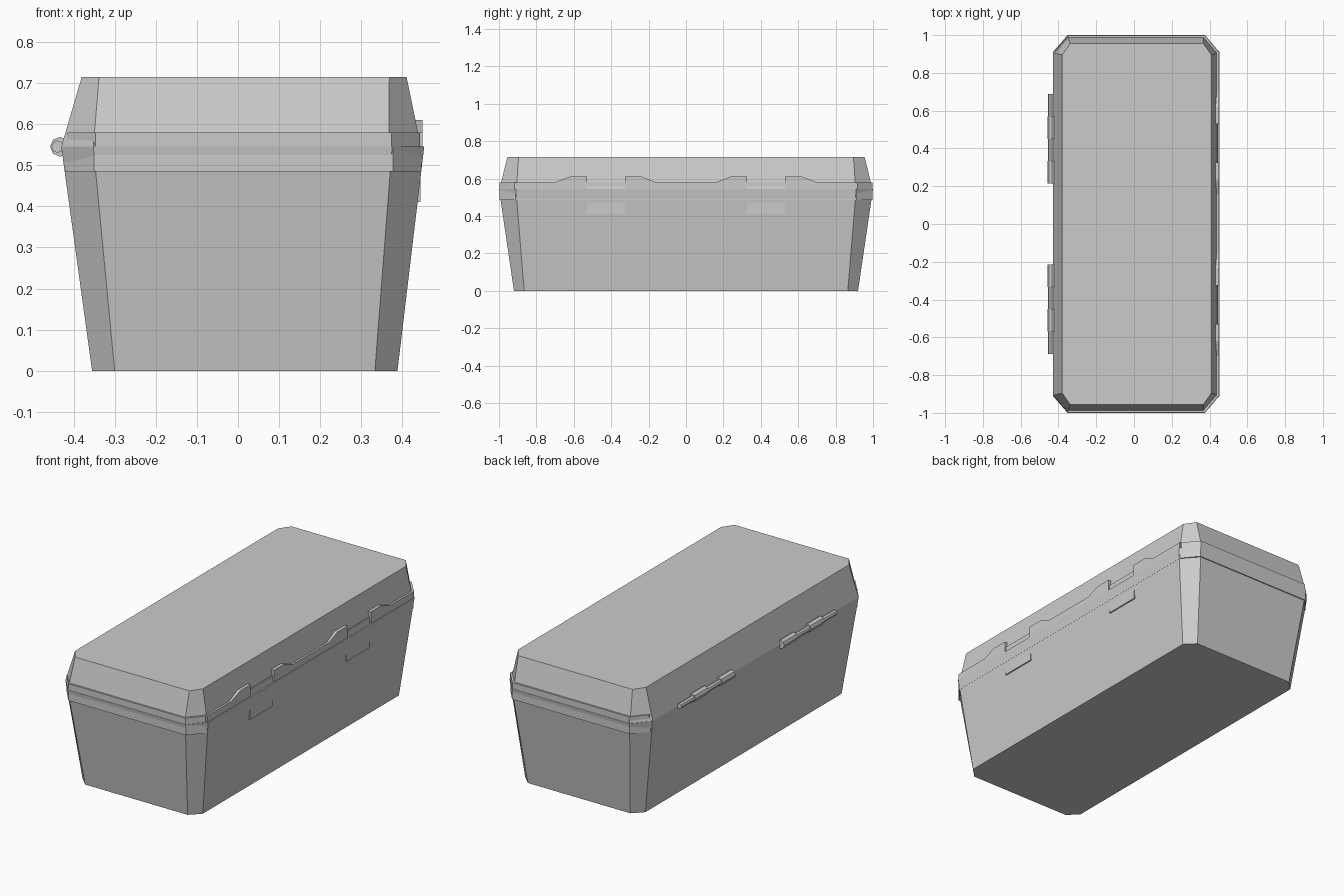
import bpy
import bmesh
from math import pi
from mathutils import Matrix

if "Cube" in bpy.data.objects:
    bpy.data.objects.remove(bpy.data.objects["Cube"], do_unlink=True)

grey = bpy.data.materials.new("plain grey")
grey.use_nodes = True
grey.diffuse_color = (0.6, 0.6, 0.6, 1)
grey.node_tree.nodes["Principled BSDF"].inputs["Base Color"].default_value = (0.6, 0.6, 0.6, 1)


def finish(name, bm):
    bmesh.ops.recalc_face_normals(bm, faces=bm.faces)
    mesh = bpy.data.meshes.new(name)
    bm.to_mesh(mesh)
    bm.free()
    mesh.materials.append(grey)
    obj = bpy.data.objects.new(name, mesh)
    bpy.context.collection.objects.link(obj)
    return obj


def octagon(x0, x1, y, cx, cy, z):
    """Rectangle with cut corners, at height z."""
    half = [(x1, -y + cy), (x1, y - cy), (x1 - cx, y), (x0 + cx, y)]
    other = [(x0, y - cy), (x0, -y + cy), (x0 + cx, -y), (x1 - cx, -y)]
    return [(px, py, z) for px, py in half + other]


def loft(name, rings):
    bm = bmesh.new()
    loops = [[bm.verts.new(p) for p in ring] for ring in rings]
    for low, high in zip(loops, loops[1:]):
        n = len(low)
        for i in range(n):
            j = (i + 1) % n
            bm.faces.new((low[i], low[j], high[j], high[i]))
    bm.faces.new(loops[0])
    bm.faces.new(loops[-1])
    return finish(name, bm)


def side_plate(name, outline, x0, x1):
    """Extrude a (y, z) outline along x."""
    return loft(name, [[(x, y, z) for y, z in outline] for x in (x0, x1)])


def knuckle(name, y0, y1, x, radius):
    bm = bmesh.new()
    place = Matrix.Translation((x, (y0 + y1) / 2, SEAM)) @ Matrix.Rotation(pi / 2, 4, 'X')
    bmesh.ops.create_cone(bm, cap_ends=True, segments=8, radius1=radius,
                          radius2=radius, depth=abs(y1 - y0), matrix=place)
    return finish(name, bm)


SEAM, RIM, FLANGE = 0.545, 0.58, 0.61

# Tapered box and lid
loft("box_body", [octagon(-0.355, 0.388, 0.92, 0.055, 0.055, 0),
                  octagon(-0.43, 0.453, 1.0, 0.078, 0.09, SEAM)])
loft("lid", [octagon(-0.43, 0.445, 0.997, 0.078, 0.09, SEAM),
             octagon(-0.38, 0.41, 0.955, 0.042, 0.06, 0.715)])

# Thin raised bands on either side of the seam
loft("body_band", [octagon(-0.42, 0.4465, 0.997, 0.07, 0.085, z) for z in (0.485, 0.544)])
loft("lid_band", [octagon(-0.415, 0.442, 0.998, 0.068, 0.08, z) for z in (SEAM, RIM)])

# Lid lip on the latch side, rising beside each latch
side_plate("lid_lip_middle",
           [(-0.325, SEAM), (0.325, SEAM), (0.325, FLANGE), (0.235, FLANGE), (0.16, RIM),
            (-0.16, RIM), (-0.235, FLANGE), (-0.325, FLANGE)], 0.41, 0.449)
for s, side in ((-1, "front"), (1, "back")):
    side_plate("lid_lip_" + side,
               [(s * y, z) for y, z in ((0.53, SEAM), (0.912, SEAM), (0.912, RIM),
                                        (0.7, RIM), (0.62, FLANGE), (0.53, FLANGE))],
               0.41, 0.449)
    # Latch plate
    side_plate("latch_" + side,
               [(s * y, z) for y, z in ((0.325, 0.41), (0.53, 0.41),
                                        (0.53, 0.54), (0.325, 0.54))], 0.4, 0.444)
    # Hinge knuckles, alternately thick and thin
    for i in range(4):
        y0 = s * (0.215 + i * 0.118)
        thick = i % 2 == 0
        knuckle(f"hinge_{side}_{i + 1}", y0, y0 + s * 0.118,
                -0.433 if thick else -0.439, 0.024 if thick else 0.015)
